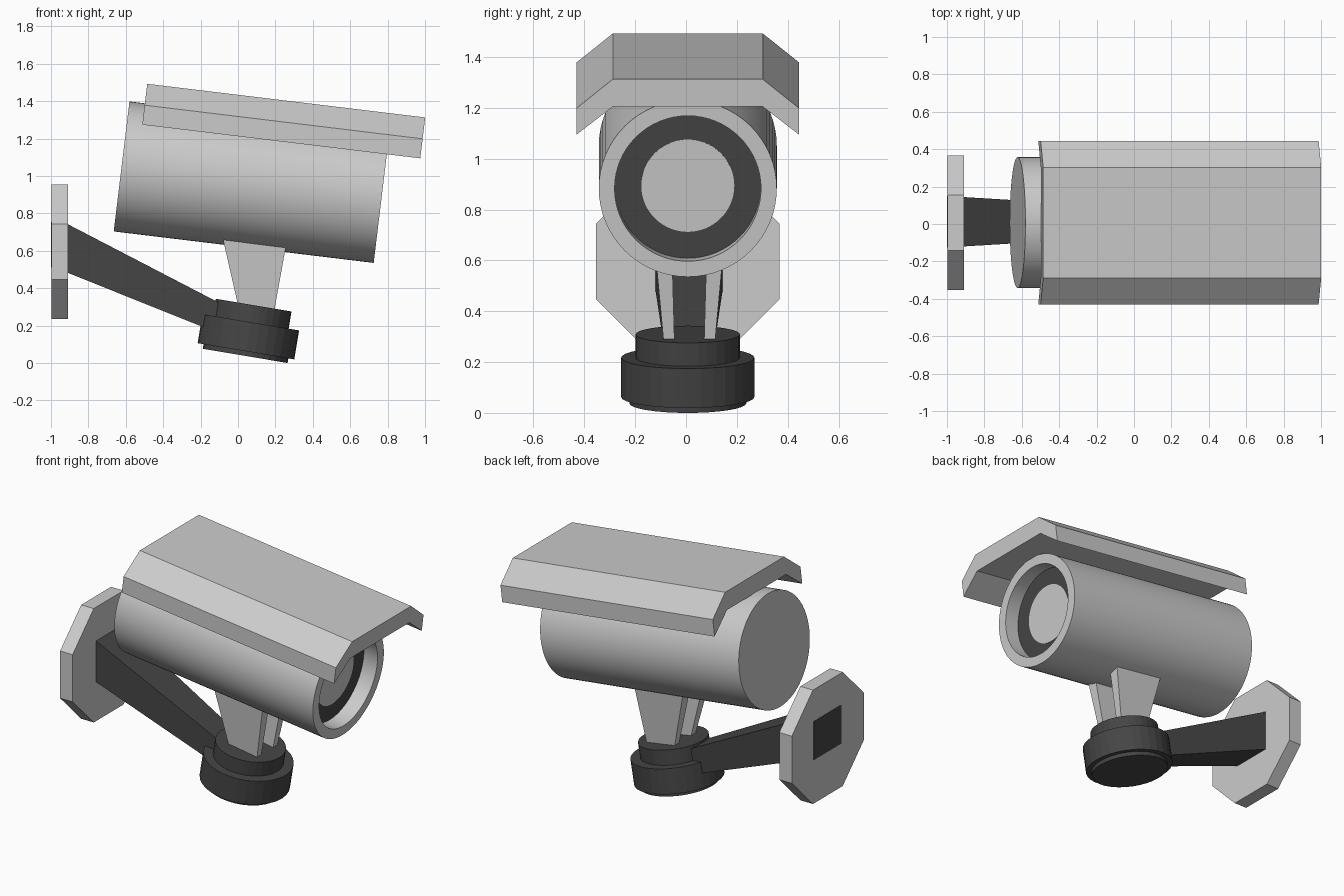
import bpy, bmesh, math
from mathutils import Matrix, Vector

if "Cube" in bpy.data.objects:
    bpy.data.objects.remove(bpy.data.objects["Cube"])

dark = bpy.data.materials.new("dark_grey")
dark.diffuse_color = (0.06, 0.06, 0.06, 1)
dark.use_nodes = True
dark.node_tree.nodes["Principled BSDF"].inputs["Base Color"].default_value = dark.diffuse_color
CY = 0.007  # shared centre line in y


def finish(name, bm, mat=None, smooth=False):
    bmesh.ops.recalc_face_normals(bm, faces=bm.faces)
    me = bpy.data.meshes.new(name)
    bm.to_mesh(me)
    bm.free()
    if smooth:
        me.shade_smooth()
        me.set_sharp_from_angle(angle=math.radians(30))
    ob = bpy.data.objects.new(name, me)
    bpy.context.collection.objects.link(ob)
    if mat:
        me.materials.append(mat)
    return ob


def loft(name, sections, frame=Matrix(), mat=None):
    """Join equal point loops into a capped solid."""
    bm = bmesh.new()
    rings = [[bm.verts.new(frame @ Vector(p)) for p in s] for s in sections]
    n = len(rings[0])
    for a, b in zip(rings, rings[1:]):
        for i in range(n):
            j = (i + 1) % n
            bm.faces.new((a[i], a[j], b[j], b[i]))
    bm.faces.new(rings[0])
    bm.faces.new(rings[-1])
    return finish(name, bm, mat)


def lathe(name, profile, frame, n=32, phase=0.0, mat=None, smooth=False):
    """Turn (radius, height) points about the frame's z axis, flat end caps."""
    bm = bmesh.new()
    rings = []
    for r, h in profile:
        ang = [phase + 2 * math.pi * i / n for i in range(n)]
        rings.append([bm.verts.new(frame @ Vector((r * math.cos(t), r * math.sin(t), h))) for t in ang])
    for a, b in zip(rings, rings[1:]):
        for i in range(n):
            j = (i + 1) % n
            bm.faces.new((a[i], a[j], b[j], b[i]))
    bm.faces.new(rings[0])
    bm.faces.new(rings[-1])
    return finish(name, bm, mat, smooth)


def rot_y(deg):
    return Matrix.Rotation(math.radians(deg), 4, 'Y')


# Tilted housing frame: origin at the centre of the front rim, x forward
housing = Matrix.Translation((0.7675, CY, 0.8825)) @ rot_y(6.9)
axis = housing @ rot_y(90)

# Housing with a recessed front, then the bezel and lens inside it
lathe("housing", [(0.35, -1.4), (0.35, 0), (0.288, 0), (0.288, -0.1)], axis, 64, smooth=True)
lathe("lens_bezel", [(0.288, -0.105), (0.288, -0.097)], axis, 64, mat=dark, smooth=True)
lathe("lens", [(0.183, -0.1), (0.183, -0.094)], axis, 64, smooth=True)

# Bent sun hood
half = [(0.438, 0.235), (0.438, 0.34), (0.295, 0.455)]
inner = (0.295, 0.346)
prof = half + [(-y, z) for y, z in reversed(half)] + [(-inner[0], inner[1]), inner]
loft("sun_hood", [[(x, y, z) for y, z in prof] for x in (-1.317, 0.18)], housing)

# Pair of tapered bracket fins
for side, s in (("left", -1), ("right", 1)):
    secs = []
    for x0, x1, y0, y1, z in ((0.009, 0.192, 0.058, 0.1, 0.27), (-0.089, 0.27, 0.07, 0.14, 0.70)):
        secs.append([(x, 0.013 + s * y, z) for x, y in ((x0, y0), (x1, y0), (x1, y1), (x0, y1))])
    loft("bracket_fin_" + side, secs)

# Swivel joint: stepped drum on a tilted axis
joint = Matrix.Translation((0.0425, CY, 0.0625)) @ rot_y(9.5)
lathe("swivel_joint", [(0.23, -0.025), (0.23, 0), (0.262, 0), (0.262, 0.157), (0.205, 0.157), (0.205, 0.25)],
      joint, 32, mat=dark)

# Tapered square arm running through the wall plate
arm = []
for x, w, z0, z1 in ((-1.0, 0.137, 0.51, 0.755), (-0.91, 0.132, 0.482, 0.742), (-0.02, 0.078, 0.125, 0.28)):
    arm.append([(x, 0.012 + w * a, z) for a, z in ((-1, z0), (1, z0), (1, z1), (-1, z1))])
loft("arm", arm, mat=dark)

# Octagonal wall plate
lathe("wall_plate", [(0.39, 0), (0.39, 0.088)], Matrix.Translation((-0.998, CY, 0.595)) @ rot_y(90),
      8, math.radians(22.5))
